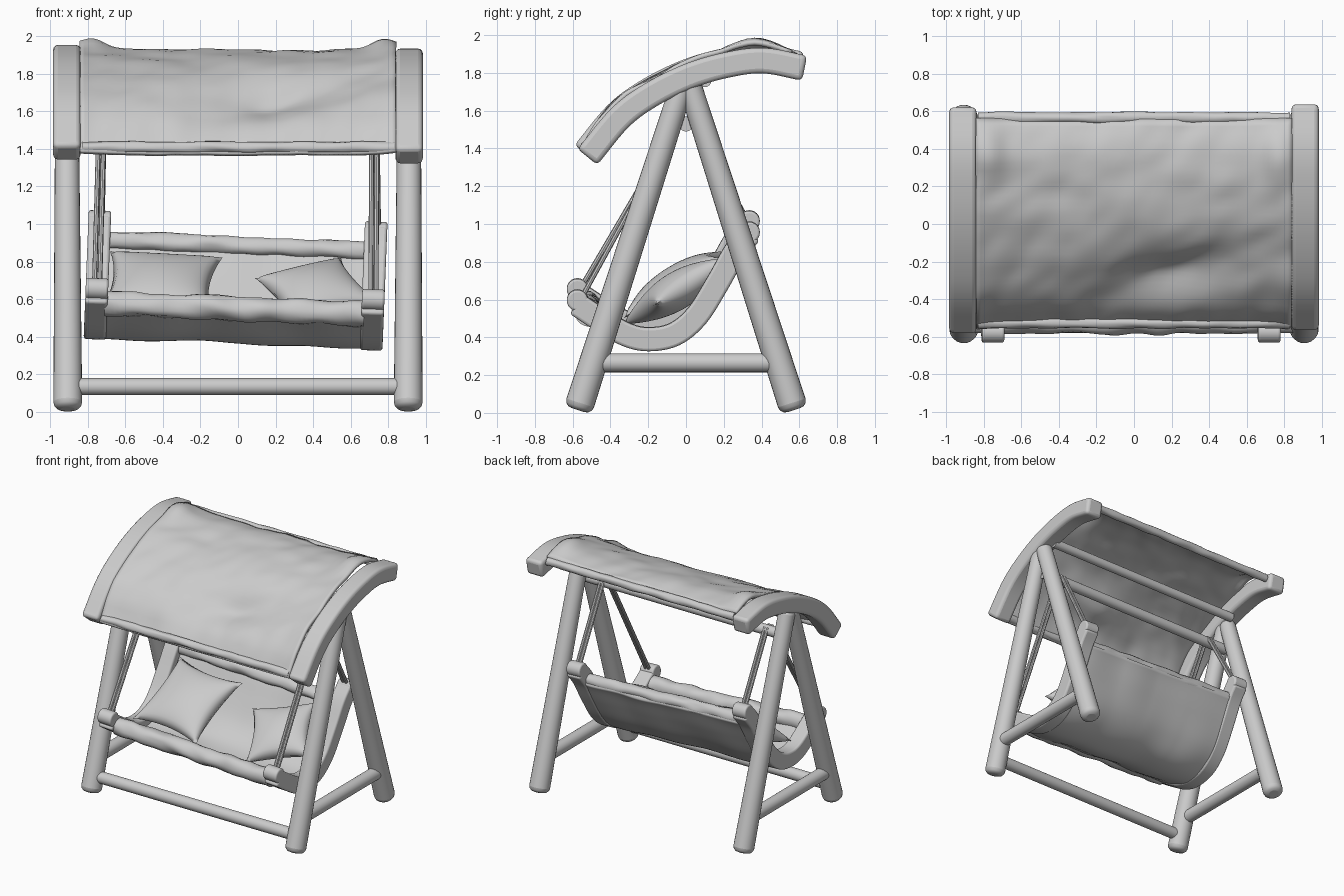
import bpy, bmesh, math
from mathutils import Vector, Matrix, noise

if "Cube" in bpy.data.objects:
    bpy.data.objects.remove(bpy.data.objects["Cube"])

grey = bpy.data.materials.new("plain_grey")
grey.use_nodes = True
grey.diffuse_color = (0.6, 0.6, 0.6, 1)
grey.node_tree.nodes["Principled BSDF"].inputs["Base Color"].default_value = (0.6, 0.6, 0.6, 1)

# The hanging seat sits slightly lower on one side
TILT = Matrix.Translation((-0.04, 0, 0.022)) @ Matrix.Rotation(0.04, 4, 'Y')
LEVEL = Matrix()


def finish(name, bm, place=LEVEL, bevel=0.0, thick=0.0, angle=35):
    """Turn a bmesh into a shaded object with optional thickness and rounded edges."""
    bmesh.ops.recalc_face_normals(bm, faces=bm.faces)
    me = bpy.data.meshes.new(name)
    bm.to_mesh(me)
    bm.free()
    me.transform(place)
    me.materials.append(grey)
    ob = bpy.data.objects.new(name, me)
    bpy.context.collection.objects.link(ob)
    if thick:
        mod = ob.modifiers.new("thickness", 'SOLIDIFY')
        mod.thickness, mod.offset = thick, 0
    if bevel:
        mod = ob.modifiers.new("rounding", 'BEVEL')
        mod.width, mod.segments, mod.limit_method = bevel, 3, 'ANGLE'
        mod.angle_limit = math.radians(50)
    bpy.ops.object.select_all(action='DESELECT')
    bpy.context.view_layer.objects.active = ob
    ob.select_set(True)
    bpy.ops.object.shade_smooth_by_angle(angle=math.radians(angle))
    return ob


def pole(name, a, b, r, place=LEVEL, bevel=0.0, sides=24, taper=1.0):
    """Round bar from a to b, narrowing towards b by the taper factor."""
    a, b = Vector(a), Vector(b)
    bm = bmesh.new()
    turn = (b - a).to_track_quat('Z', 'Y').to_matrix().to_4x4()
    bmesh.ops.create_cone(bm, cap_ends=True, segments=sides, radius1=r, radius2=r * taper,
                          depth=(b - a).length,
                          matrix=Matrix.Translation((a + b) / 2) @ turn)
    return finish(name, bm, place, bevel)


def smooth_path(pts, steps=6):
    """Catmull-Rom path through (y, z) points, returned as (point, upward normal) pairs."""
    p = [Vector(q) for q in pts]
    p = [2 * p[0] - p[1]] + p + [2 * p[-1] - p[-2]]
    out = []
    for i in range(1, len(p) - 2):
        a, b, c, d = p[i - 1:i + 3]
        for s in range(steps):
            t = s / steps
            out.append(b + (c - a) * t / 2 + (2 * a - 5 * b + 4 * c - d) * t * t / 2
                       + (3 * b - a - 3 * c + d) * t ** 3 / 2)
    out.append(p[-2])
    pairs = []
    for i, q in enumerate(out):
        d = (out[min(i + 1, len(out) - 1)] - out[max(i - 1, 0)]).normalized()
        pairs.append((q, Vector((-d.y, d.x))))
    return pairs


def curved_beam(name, path, x, width, depth, place=LEVEL, bevel=0.015):
    """Flat-sided beam that follows a path."""
    bm = bmesh.new()
    rings = []
    for q, n in path:
        rings.append([bm.verts.new((x + sx * width / 2, *(q + n * sn * depth / 2)))
                      for sx, sn in ((-1, -1), (1, -1), (1, 1), (-1, 1))])
    for a, b in zip(rings, rings[1:]):
        for k in range(4):
            bm.faces.new((a[k], a[(k + 1) % 4], b[(k + 1) % 4], b[k]))
    bm.faces.new(rings[0])
    bm.faces.new(rings[-1])
    return finish(name, bm, place, bevel=bevel)


def cloth(name, path, half, lift, thick, place=LEVEL, columns=70):
    """Wrinkled sheet spanning a path, raised along its normal by lift(x, y)."""
    bm = bmesh.new()
    rows = []
    for q, n in path:
        row = []
        for i in range(columns + 1):
            x = -half + 2 * half * i / columns
            row.append(bm.verts.new((x, *(q + n * lift(x, q.x)))))
        rows.append(row)
    for a, b in zip(rows, rows[1:]):
        for i in range(columns):
            bm.faces.new((a[i], a[i + 1], b[i + 1], b[i]))
    return finish(name, bm, place, thick=thick, angle=60)


def hem(name, y, z, half, r, place=LEVEL, columns=50, sides=14):
    """Uneven rolled edge of a cloth."""
    bm = bmesh.new()
    rings = []
    for i in range(columns + 1):
        x = -half + 2 * half * i / columns
        ring = []
        for k in range(sides):
            a = math.tau * k / sides
            rr = r * (1 + 0.25 * noise.noise(Vector((x * 7, math.cos(a) + y, math.sin(a)))))
            ring.append(bm.verts.new((x, y + rr * math.cos(a), z + rr * math.sin(a))))
        rings.append(ring)
    for a, b in zip(rings, rings[1:]):
        for k in range(sides):
            bm.faces.new((a[k], a[(k + 1) % sides], b[(k + 1) % sides], b[k]))
    bm.faces.new(rings[0])
    bm.faces.new(rings[-1])
    return finish(name, bm, place, angle=60)


def pillow(name, place, half, plump, n=24):
    """Square cushion with pinched corners."""
    bm = bmesh.new()
    bmesh.ops.create_cube(bm, size=2)
    bmesh.ops.delete(bm, geom=[f for f in bm.faces if abs(f.normal.z) < 0.5], context='FACES')
    bmesh.ops.subdivide_edges(bm, edges=bm.edges[:], cuts=n, use_grid_fill=True)
    for v in bm.verts:
        u, w, s = v.co.x, v.co.y, v.co.z
        v.co = (half * u * (0.86 + 0.14 * w * w), half * w * (0.86 + 0.14 * u * u),
                s * plump * max(0, (1 - u * u) * (1 - w * w)) ** 0.45)
    bmesh.ops.remove_doubles(bm, verts=bm.verts[:], dist=0.0005)
    return finish(name, bm, place, angle=80)


# A-frame legs, side rails and canopy beams
roof = smooth_path([(-.53, 1.365), (-.36, 1.57), (-.2, 1.69), (0, 1.79), (.2, 1.85),
                    (.4, 1.875), (.62, 1.835)])
for side, sx in (("left", 1), ("right", -1)):
    x = sx * 0.91
    for end, sy in (("front", -1), ("back", 1)):
        pole(f"{side}_{end}_leg", (sx * .905, sy * .572, .015), (x, sy * .012, 1.76), .077,
             bevel=.04, taper=.8)
    pole(f"{side}_side_rail", (x, -.48, .265), (x, .48, .265), .05)
    curved_beam(f"{side}_canopy_beam", roof, x, .145, .135,
                Matrix.Translation((0, sx * .008, sx * -.01)), .025)

# Cross bars
pole("front_floor_rail", (-.9, -.535, .135), (.9, -.535, .135), .045)
pole("ridge_bar", (-.88, .1, 1.76), (.88, .1, 1.76), .035)
pole("hanging_bar", (-.9, 0, 1.53), (.9, 0, 1.53), .04)


# Canopy cloth with peaked rear corners, a slanting sag and a tucked front edge
def canopy_lift(x, y):
    peak = math.exp(-((abs(x) - .77) / .08) ** 2 - ((y - .36) / .12) ** 2)
    pocket = math.exp(-((x - .2) / .4) ** 2 - ((y + .3 - .2 * x) / .12) ** 2)
    edge = .022 * (abs(x) / .83) ** 6
    tuck = min(1, max(0, (-.42 - y) / .1))
    return (.038 + edge + .045 * peak - .1 * pocket - .03 * tuck
            + .014 * noise.noise(Vector((x * 2.5 + y * 2, y * 5 - x, 3)))
            + .008 * noise.noise(Vector((x * 7 - y * 4, y * 9, 5))))


cloth("canopy_cloth", roof[:-2], .84, canopy_lift, .025)
hem("canopy_front_hem", -.525, 1.408, .83, .03)
hem("canopy_back_hem", .565, 1.88, .83, .03)

# Hanging seat frame
seat = smooth_path([(-.58, .585), (-.45, .5), (-.32, .425), (-.2, .398), (-.06, .425),
                    (.06, .525), (.17, .7), (.26, .86), (.34, .96)])
for side, sx in (("left", 1), ("right", -1)):
    x = sx * .735
    curved_beam(f"{side}_seat_arm", seat, x, .12, .125, TILT)
    for end, y, z in (("front", -.575, .605), ("back", .335, .965)):
        pole(f"{side}_{end}_arm_end", (x - .06, y, z), (x + .06, y, z), .056, TILT, .012)
    # Paired ropes from the arm ends to the hanging bar
    for end, y, z, top in (("front", -.54, .64, -.03), ("back", .32, .98, .02)):
        for strand, dx in enumerate((-.014, .014)):
            low = TILT @ Vector((x + dx, y, z))
            pole(f"{side}_{end}_rope_{strand + 1}", low, (sx * .725 + dx, top, 1.56), .013,
                 sides=8)


# Seat cloth and rolled hems
def seat_lift(x, y):
    return -.03 + .02 * noise.noise(Vector((x * 3, y * 4, 8)))


cloth("seat_cloth", seat[3:-5], .69, seat_lift, .05, TILT)
hem("seat_front_hem", -.52, .53, .69, .065, TILT)
hem("seat_back_hem", .265, .865, .69, .048, TILT)

# Cushions leaning against the back
for side, at, spin, half in (("right", (-.41, -.05, .68), -.1, .3),
                             ("left", (.42, -.05, .645), .42, .25)):
    lean = Matrix.Rotation(math.radians(32), 4, 'X') @ Matrix.Rotation(spin, 4, 'Z')
    pillow(f"{side}_cushion", Matrix.Translation(at) @ lean, half, .1)
